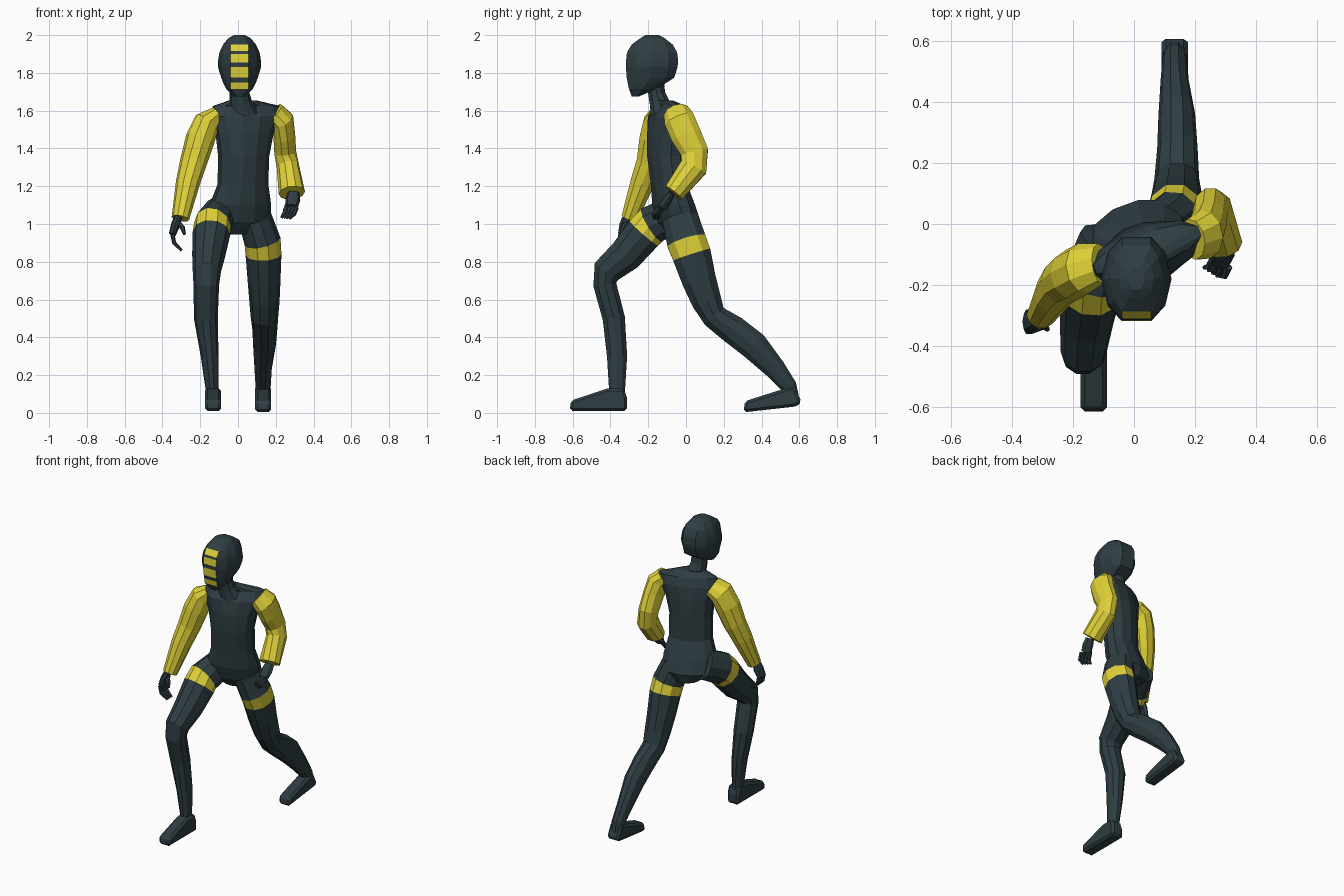
import bpy, bmesh, math
from mathutils import Vector


def material(name, rgb):
    m = bpy.data.materials.new(name)
    m.diffuse_color = (*rgb, 1)
    return m


SLATE = material("dark slate", (0.028, 0.047, 0.055))
YELLOW = material("yellow", (0.74, 0.64, 0.04))


def loft(name, rings, mats, rule=None):
    """Skin closed rings of points; rule(segment, column) picks the material."""
    bm = bmesh.new()
    loops = [[bm.verts.new(p) for p in ring] for ring in rings]
    n = len(loops[0])
    for s, (a, b) in enumerate(zip(loops, loops[1:])):
        for i in range(n):
            j = (i + 1) % n
            f = bm.faces.new((a[i], a[j], b[j], b[i]))
            f.material_index = rule(s, i) if rule else 0
    bm.faces.new(loops[0])
    bm.faces.new(loops[-1])
    bmesh.ops.recalc_face_normals(bm, faces=bm.faces)
    me = bpy.data.meshes.new(name)
    bm.to_mesh(me)
    bm.free()
    for m in mats:
        me.materials.append(m)
    ob = bpy.data.objects.new(name, me)
    bpy.context.collection.objects.link(ob)
    return ob


def tube(name, path, mats, sides=10, rule=None):
    """Limb along a path of (x, y, z, radius sideways, radius front-back)."""
    pts = [Vector(p[:3]) for p in path]
    rings = []
    for k, p in enumerate(path):
        a, b = pts[max(k - 1, 0)], pts[min(k + 1, len(pts) - 1)]
        t = (b - a).normalized()
        u = (Vector((1, 0, 0)) - t * t.x).normalized()
        v = t.cross(u)
        rings.append([pts[k] + u * p[3] * math.cos(w) + v * p[4] * math.sin(w)
                      for w in (2 * math.pi * i / sides for i in range(sides))])
    return loft(name, rings, mats, rule)


# Head: faceted helmet with four face stripes coloured by ring and column
head = [  # z, front y, back y, half width
    (1.675, -.287, -.25, .03), (1.715, -.302, -.155, .07), (1.75, -.309, -.10, .088),
    (1.775, -.314, -.062, .097), (1.83, -.318, -.045, .114), (1.855, -.318, -.042, .115),
    (1.90, -.314, -.045, .108), (1.915, -.309, -.05, .103), (1.95, -.287, -.07, .087),
    (1.985, -.24, -.115, .058), (2.0, -.215, -.145, .028)]
angles = [math.radians(a) for a in (-25, 25, 55, 90, 125, 155, 205, 235, 270, 305)]
rings = []
for z, yf, yb, w in head:
    ring = []
    for a in angles:
        x = w * math.sin(a)
        if abs(math.sin(a)) < .5 and w > .06:
            x = math.copysign(.048, x)
        depth = max(-1, min(1, math.cos(a) / math.cos(math.radians(25))))
        ring.append((.008 + x, (yf + yb) / 2 + depth * (yf - yb) / 2, z))
    rings.append(ring)
loft("head", rings, [SLATE, YELLOW], lambda s, i: int(i == 0 and s in (1, 3, 5, 7)))

# Neck
tube("neck", [(.008, -.165, 1.77, .055, .05), (.008, -.155, 1.69, .053, .047),
              (.015, -.14, 1.64, .06, .055), (.03, -.12, 1.58, .08, .07)], [SLATE])

# Torso and pelvis: rounded rings turned toward the leading side
yaw = math.radians(20)
rings = []
for cx, cy, z, rx, ry in [
        (.025, -.12, 1.655, .07, .045), (.045, -.085, 1.625, .185, .055),
        (.042, -.095, 1.57, .195, .085), (.035, -.10, 1.48, .155, .098),
        (.03, -.10, 1.36, .135, .10), (.026, -.09, 1.21, .135, .09),
        (.012, -.065, 1.10, .165, .105), (.008, -.035, 1.01, .165, .105),
        (.008, -.02, .945, .08, .07)]:
    ring = []
    for i in range(12):
        a = 2 * math.pi * (i + .5) / 12
        lx, ly = rx * math.cos(a) * 1.03, ry * math.sin(a) * 1.03
        ring.append((cx + lx * math.cos(yaw) - ly * math.sin(yaw),
                     cy + lx * math.sin(yaw) + ly * math.cos(yaw), z))
    rings.append(ring)
loft("torso", rings, [SLATE])

# Sleeves
tube("right_sleeve", [
    (-.11, -.13, 1.57, .05, .07), (-.165, -.145, 1.535, .072, .085),
    (-.20, -.165, 1.45, .078, .085), (-.235, -.19, 1.33, .072, .075),
    (-.265, -.23, 1.22, .064, .067), (-.305, -.30, 1.03, .047, .045)], [YELLOW])
tube("left_sleeve", [
    (.19, -.05, 1.59, .06, .07), (.232, -.035, 1.55, .065, .085),
    (.245, .0, 1.47, .058, .085), (.25, .045, 1.38, .058, .077),
    (.265, .04, 1.30, .06, .077), (.285, -.065, 1.165, .07, .058)], [YELLOW])


# Hands: flat palm, four curled fingers and a thumb
def hand(side_name, wrist, knuckle, bend, tip, thumb, spread, rx, ry):
    w, k, b, t, th = map(Vector, (wrist, knuckle, bend, tip, thumb))
    s = Vector(spread).normalized()
    tube(side_name + "_palm", [(*w, rx * .8, ry * .7), (*w.lerp(k, .5), rx, ry),
                               (*k, rx * .8, ry)], [SLATE], 8)
    for i in range(4):
        o = s * (i - 1.5) * .02
        tube(f"{side_name}_finger_{i + 1}", [(*(k + o), .012, .012), (*(b + o), .011, .011),
                                             (*(t + o * .8), .007, .007)], [SLATE], 6)
    tube(side_name + "_thumb", [(*w.lerp(k, .3), .015, .015), (*w.lerp(th, .65), .014, .014),
                                (*th, .008, .008)], [SLATE], 6)


hand("right_hand", (-.315, -.305, 1.045), (-.347, -.32, .945), (-.338, -.32, .90),
     (-.298, -.315, .86), (-.283, -.345, .945), (0, 1, 0), .024, .04)
hand("left_hand", (.295, -.075, 1.165), (.285, -.125, 1.09), (.272, -.155, 1.055),
     (.25, -.155, 1.03), (.245, -.13, 1.07), (.8, -.5, -.1), .04, .026)

# Legs, each with a yellow thigh band on its second segment
band = lambda s, i: int(s == 1)
tube("right_leg", [
    (-.09, -.05, 1.06, .09, .10), (-.135, -.18, .995, .10, .107),
    (-.14, -.222, .952, .10, .105), (-.155, -.32, .835, .088, .095),
    (-.165, -.42, .75, .075, .08), (-.168, -.43, .68, .068, .064),
    (-.17, -.382, .50, .063, .062), (-.15, -.365, .30, .047, .056),
    (-.138, -.365, .13, .034, .045), (-.135, -.36, .05, .034, .04)],
    [SLATE, YELLOW], 10, band)
tube("left_leg", [
    (.09, -.03, 1.03, .09, .10), (.13, .003, .908, .097, .11),
    (.135, .03, .838, .095, .108), (.138, .07, .70, .087, .095),
    (.14, .11, .59, .08, .083), (.14, .15, .51, .073, .07),
    (.142, .25, .44, .066, .08), (.14, .36, .355, .06, .08),
    (.133, .47, .235, .046, .06), (.133, .545, .14, .04, .045),
    (.133, .56, .08, .036, .04)], [SLATE, YELLOW], 10, band)


# Feet: side profile extruded across, with softened edges
def foot(name, x, profile):
    ob = loft(name, [[(x + d, y, z) for y, z in profile] for d in (-.043, .043)], [SLATE])
    bev = ob.modifiers.new("soft edges", 'BEVEL')
    bev.width = .014
    bev.segments = 1


foot("right_foot", -.132, [(-.615, .01), (-.61, .065), (-.415, .13), (-.33, .13),
                           (-.312, .08), (-.312, .01)])
foot("left_foot", .133, [(.305, .003), (.312, .062), (.51, .125), (.57, .145),
                         (.612, .06), (.59, .035)])
